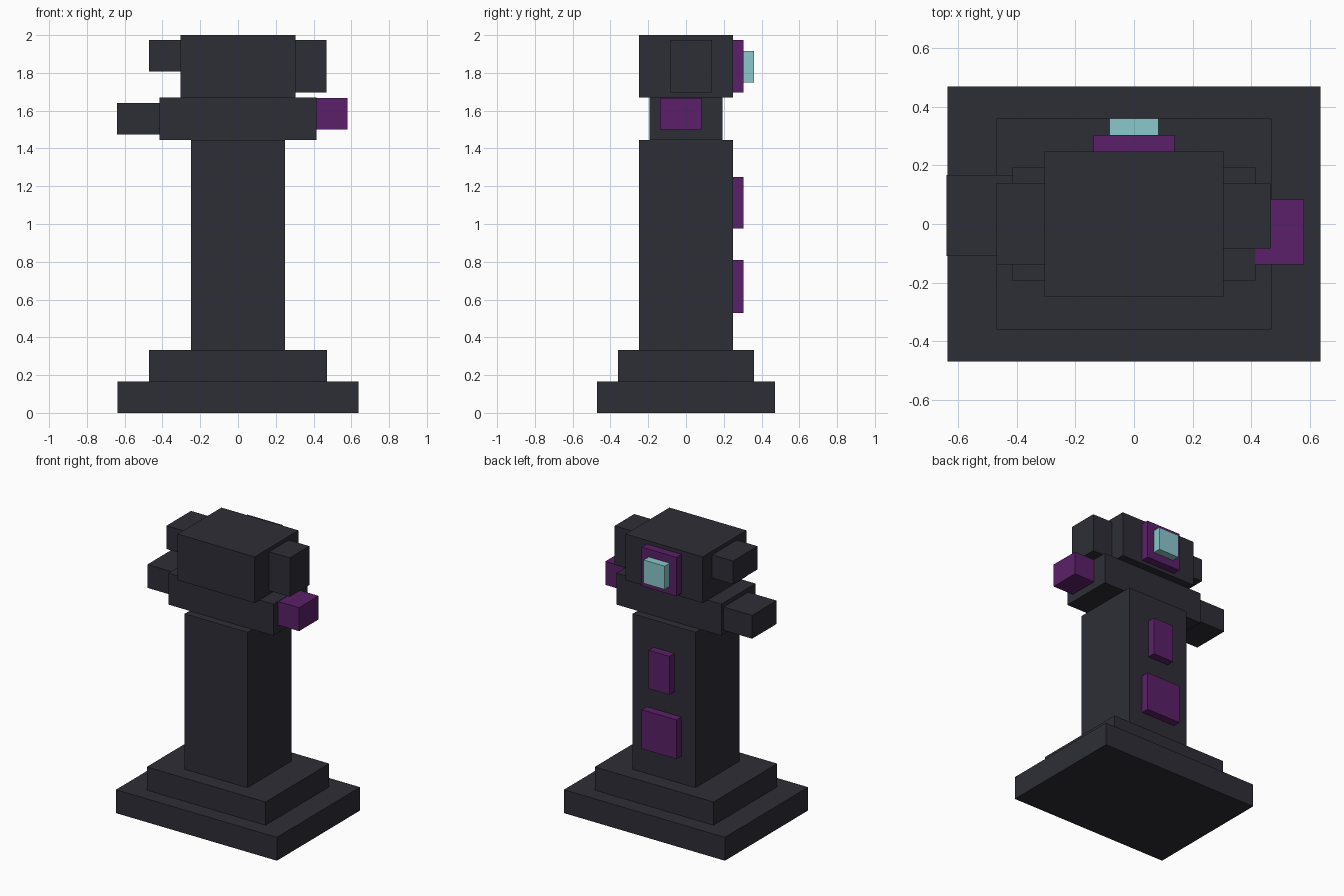
import bpy

cube = bpy.data.objects.get("Cube")
if cube:
    bpy.data.objects.remove(cube, do_unlink=True)


def make_material(name, rgb):
    mat = bpy.data.materials.new(name)
    mat.use_nodes = True
    color = (*rgb, 1.0)
    mat.diffuse_color = color
    mat.node_tree.nodes["Principled BSDF"].inputs["Base Color"].default_value = color
    return mat


stone = make_material("dark_stone", (0.027, 0.027, 0.037))
purple = make_material("purple", (0.102, 0.0144, 0.138))
cyan = make_material("pale_cyan", (0.254, 0.578, 0.604))


def box(name, mat, x, y, z):
    """Flat-shaded block given its extent along each axis."""
    bpy.ops.mesh.primitive_cube_add(size=1)
    obj = bpy.context.object
    obj.name = obj.data.name = name
    for v in obj.data.vertices:
        v.co = [lo + (c + 0.5) * (hi - lo) for c, (lo, hi) in zip(v.co, (x, y, z))]
    obj.data.materials.append(mat)
    return obj


def span(half):
    return (-half, half)


# Stepped base and column
box("base_slab", stone, span(0.637), span(0.47), (0, 0.167))
box("base_step", stone, span(0.47), span(0.36), (0.167, 0.333))
box("column", stone, span(0.248), span(0.248), (0.333, 1.445))

# Shoulders and uneven arms
box("shoulders", stone, span(0.415), span(0.193), (1.445, 1.67))
box("right_arm", stone, (-0.64, -0.415), (-0.11, 0.167), (1.473, 1.64))
box("left_arm", purple, (0.415, 0.58), (-0.138, 0.083), (1.5, 1.668))

# Head with side blocks
box("head", stone, span(0.305), span(0.248), (1.67, 2.0))
box("right_head_block", stone, (-0.47, -0.305), (-0.138, 0.14), (1.807, 1.973))
box("left_head_block", stone, (0.305, 0.468), (-0.083, 0.138), (1.695, 1.973))

# Raised panels on the back
back = (0.248, 0.304)
box("lower_panel", purple, span(0.138), back, (0.53, 0.81))
box("upper_panel", purple, span(0.083), back, (0.975, 1.25))
box("head_panel", purple, span(0.138), back, (1.695, 1.973))
box("head_gem", cyan, span(0.083), (0.304, 0.36), (1.75, 1.917))
